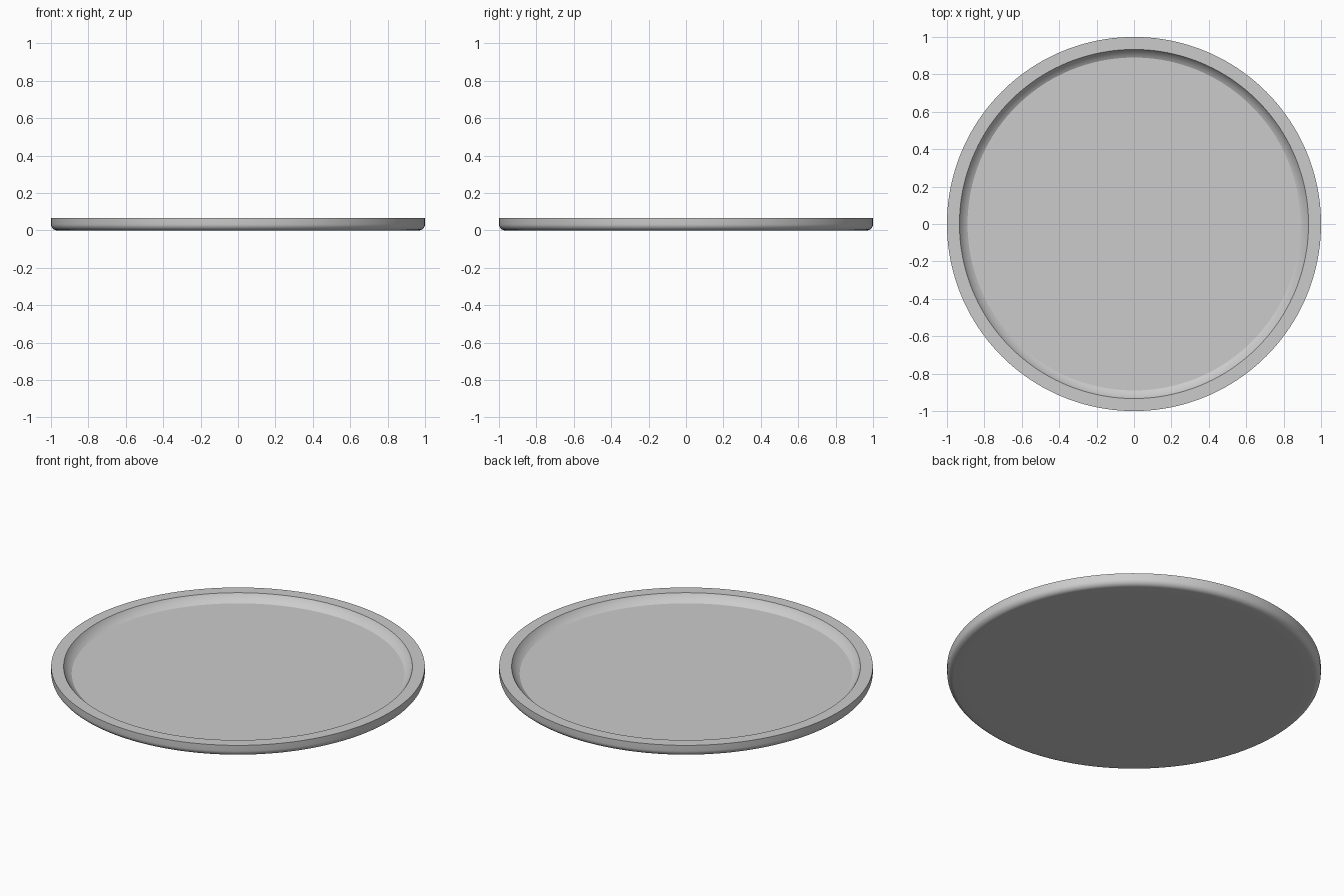
import bpy
import bmesh
from math import cos, sin, pi, radians
from mathutils import Vector

if "Cube" in bpy.data.objects:
    bpy.data.objects.remove(bpy.data.objects["Cube"], do_unlink=True)

SEGMENTS = 160
HEIGHT = 0.067
FLOOR_Z = 0.0244
FLOOR_R = 0.89
FILLET = 0.0335
COVE = 0.1136         # radius of the concave slope
COVE_RIM = 60         # its steepness at the rim, degrees
COVE_FLOOR = 29       # its steepness at the floor, degrees
ARC_STEPS = 8


def arc(cx, cz, radius, start, end):
    """Points along an arc in the radius/height plane."""
    angles = [radians(start + (end - start) * i / ARC_STEPS) for i in range(ARC_STEPS + 1)]
    return [Vector((cx + radius * cos(a), 0, cz + radius * sin(a))) for a in angles]


# Material
grey = bpy.data.materials.new("plain grey")
grey.use_nodes = True
grey.diffuse_color = (0.6, 0.6, 0.6, 1)
grey.node_tree.nodes["Principled BSDF"].inputs["Base Color"].default_value = grey.diffuse_color

# Cross-section: flat base, rounded foot, outer wall, flat rim, concave slope
foot = arc(1 - FILLET, FILLET, FILLET, -90, 0)
slope = arc(FLOOR_R - COVE * sin(radians(COVE_FLOOR)),
            FLOOR_Z + COVE * cos(radians(COVE_FLOOR)),
            COVE, COVE_RIM - 90, COVE_FLOOR - 90)
profile = [Vector((0.9, 0, 0))] + foot + [Vector((1, 0, HEIGHT))] + slope

# Revolve the cross-section into the tray
bm = bmesh.new()
verts = [bm.verts.new(p) for p in profile]
edges = [bm.edges.new(pair) for pair in zip(verts, verts[1:])]
bmesh.ops.spin(bm, geom=verts + edges, cent=(0, 0, 0), axis=(0, 0, 1),
               angle=2 * pi, steps=SEGMENTS)
bmesh.ops.remove_doubles(bm, verts=bm.verts, dist=0.0001)

# Close the base and the floor, with a crisp floor edge
border = [e for e in bm.edges if e.is_boundary]
for e in border:
    e.smooth = e.verts[0].co.z < FLOOR_Z / 2
bmesh.ops.holes_fill(bm, edges=border, sides=0)
bmesh.ops.recalc_face_normals(bm, faces=bm.faces)

mesh = bpy.data.meshes.new("round_tray")
bm.to_mesh(mesh)
bm.free()
mesh.materials.append(grey)
tray = bpy.data.objects.new("round_tray", mesh)
bpy.context.collection.objects.link(tray)

# Smooth curved surfaces, crisp rim edges
bpy.ops.object.select_all(action="DESELECT")
tray.select_set(True)
bpy.context.view_layer.objects.active = tray
bpy.ops.object.shade_smooth_by_angle(angle=radians(40), keep_sharp_edges=True)
